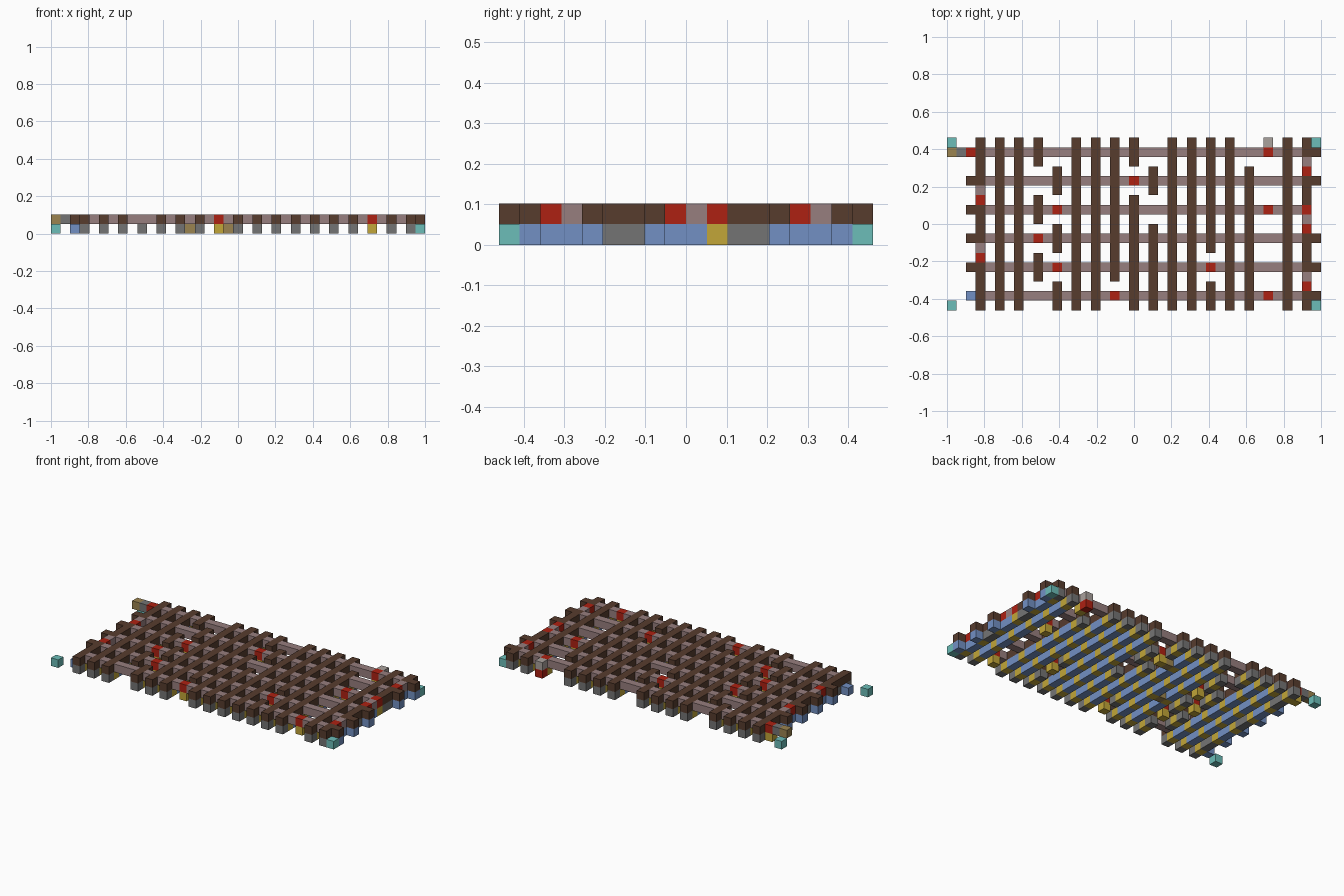
import bpy
import bmesh
from mathutils import Vector

if "Cube" in bpy.data.objects:
    bpy.data.objects.remove(bpy.data.objects["Cube"], do_unlink=True)

NX, NY = 39, 18
S = 2 / NX
ROWS = range(1, NY, 3)
FULL = [(0, 17)]

COLOURS = {
    "brown": (0.095, 0.045, 0.027), "red": (0.42, 0.015, 0.006),
    "mauve": (0.31, 0.21, 0.21), "blue": (0.17, 0.28, 0.55),
    "grey": (0.175, 0.175, 0.175), "yellow": (0.54, 0.38, 0.04),
    "cyan": (0.15, 0.51, 0.48), "tan": (0.33, 0.23, 0.08),
    "pale": (0.40, 0.36, 0.34),
}
# part name -> colour name
PARTS = {
    "cross_bars": "brown", "row_ends": "brown", "row_strips": "mauve",
    "joints": "red", "crossing_supports": "yellow", "link_supports": "blue",
    "bar_feet": "grey", "corner_blocks": "cyan", "tan_blocks": "tan",
    "grey_block": "grey", "pale_block": "pale",
}

cells = {}


def put(part, i, j, k):
    cells[i, j, k] = part


# Long strips running along x
for j in ROWS:
    for i in range(3, 38):
        put("row_strips", i, j, 1)
    for i in (2, 38):
        if (i, j) != (38, 10):
            put("row_ends", i, j, 1)
            put("link_supports", i, j, 0)

# Short bars running along y, some of them broken into pieces
bars = {i: FULL for i in range(3, 38, 2)}
bars.update({
    9: [(3, 5), (9, 11), (15, 17)],
    11: [(0, 2), (6, 8), (12, 14)],
    17: [(3, 17)],
    19: [(0, 11), (15, 17)],
    21: [(0, 8), (12, 14)],
    27: [(0, 2), (6, 17)],
    31: [(0, 14)],
    33: [],
})
for i, pieces in bars.items():
    for a, b in pieces:
        for j in range(a, b + 1):
            put("cross_bars", i, j, 1)
            if j in ROWS:
                put("crossing_supports", i, j, 0)
            elif j in (a, b) or i in (3, 37):
                put("bar_feet", i, j, 0)
            else:
                put("link_supports", i, j, 0)

# Side links that join the strips into one winding path
for i, starts in ((3, (5, 11)), (37, (2, 8, 14))):
    for j in starts:
        put("joints", i, j, 1)
        put("row_strips", i, j + 1, 1)
        put("link_supports", i, j, 0)
        put("link_supports", i, j + 1, 0)

# Red joints on the strips
for i, j in ((2, 16), (9, 7), (11, 4), (11, 10), (17, 1), (19, 13),
             (27, 4), (33, 1), (33, 10), (33, 16), (37, 10)):
    put("joints", i, j, 1)
    put("crossing_supports", i, j, 0)

# Loose end blocks and corner markers
del cells[2, 1, 1]
put("tan_blocks", 0, 16, 1)
put("grey_block", 1, 16, 1)
put("pale_block", 33, 17, 1)
put("joints", 33, 17, 0)
put("tan_blocks", 14, 7, 0)
put("tan_blocks", 18, 13, 0)
for i in (0, NX - 1):
    for j in (0, NY - 1):
        put("corner_blocks", i, j, 0)


def make_material(name, rgb):
    mat = bpy.data.materials.new(name)
    mat.use_nodes = True
    mat.diffuse_color = (*rgb, 1)
    bsdf = mat.node_tree.nodes["Principled BSDF"]
    bsdf.inputs["Base Color"].default_value = (*rgb, 1)
    bsdf.inputs["Roughness"].default_value = 0.8
    return mat


def make_part(name, mat):
    """One mesh of unit blocks, without faces hidden between blocks."""
    bm = bmesh.new()
    for cell, part in cells.items():
        if part != name:
            continue
        i, j, k = cell
        centre = Vector((i + 0.5 - NX / 2, j + 0.5 - NY / 2, k + 0.5))
        for axis in range(3):
            for side in (-1, 1):
                near = list(cell)
                near[axis] += side
                if tuple(near) in cells:
                    continue
                n, u = Vector(), Vector()
                n[axis] = side
                u[(axis + 1) % 3] = 1
                v = n.cross(u)
                corners = (-u - v, u - v, u + v, v - u)
                bm.faces.new([bm.verts.new((centre + (n + c) / 2) * S)
                              for c in corners])
    bmesh.ops.remove_doubles(bm, verts=bm.verts[:], dist=S / 100)
    mesh = bpy.data.meshes.new(name)
    bm.to_mesh(mesh)
    bm.free()
    mesh.materials.append(mat)
    bpy.context.collection.objects.link(bpy.data.objects.new(name, mesh))


materials = {n: make_material(n, rgb) for n, rgb in COLOURS.items()}
for part, colour in PARTS.items():
    make_part(part, materials[colour])
